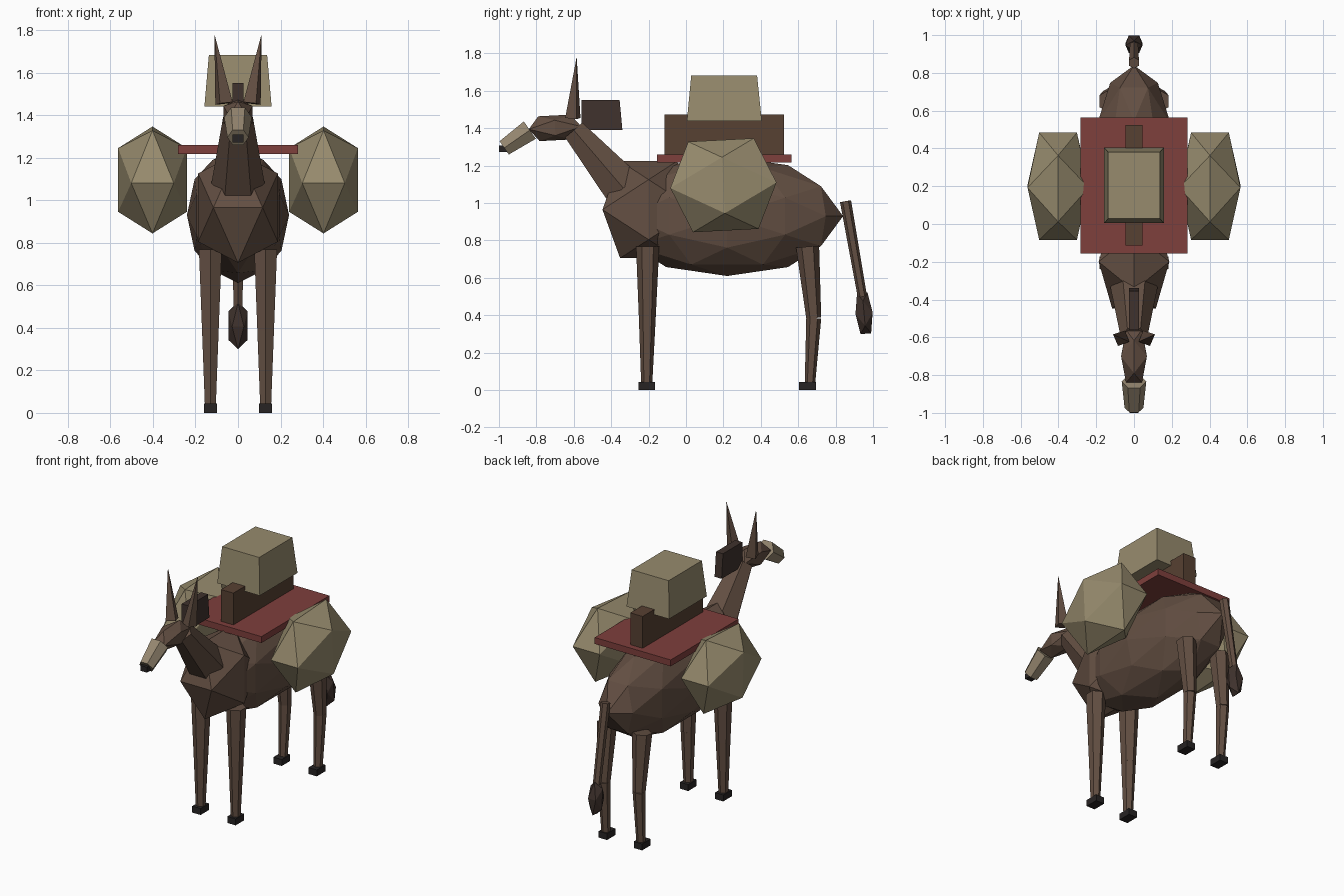
import bpy, bmesh
from math import radians, pi
from mathutils import Matrix, Vector

if "Cube" in bpy.data.objects:
    bpy.data.objects.remove(bpy.data.objects["Cube"])


def material(name, rgb):
    m = bpy.data.materials.new(name)
    m.diffuse_color = (*rgb, 1)
    m.use_nodes = True
    m.node_tree.nodes["Principled BSDF"].inputs["Base Color"].default_value = m.diffuse_color
    return m


COAT = material("coat", (0.125, 0.078, 0.055))
MANE = material("dark_hair", (0.05, 0.032, 0.026))
HOOF = material("hoof_black", (0.02, 0.017, 0.017))
MUZZLE = material("pale_muzzle", (0.30, 0.24, 0.16))
SACK = material("sackcloth", (0.31, 0.26, 0.155))
RED = material("red_cloth", (0.21, 0.05, 0.045))
WOOD = material("saddle_wood", (0.095, 0.052, 0.032))


def finish(bm, name, mat):
    bmesh.ops.recalc_face_normals(bm, faces=bm.faces)
    mesh = bpy.data.meshes.new(name)
    bm.to_mesh(mesh)
    bm.free()
    mesh.materials.append(mat)
    ob = bpy.data.objects.new(name, mesh)
    bpy.context.collection.objects.link(ob)
    return ob


def ball(name, mat, centre, scale, level=1, tilt=0):
    """Faceted ball, turned so that it is symmetric in all three planes."""
    bm = bmesh.new()
    turn = Matrix.Rotation(radians(31.717), 4, 'X') @ Matrix.Rotation(pi / 2, 4, 'Z')
    place = (Matrix.Translation(centre) @ Matrix.Rotation(radians(tilt), 4, 'X')
             @ Matrix.Diagonal((*scale, 1)))
    bmesh.ops.create_icosphere(bm, subdivisions=level, radius=1, matrix=place @ turn)
    return finish(bm, name, mat)


def limb(name, mat, points, radii, sides=6, roll=0):
    """Tapered segments joined end to end along a path."""
    bm = bmesh.new()
    for p, q, r1, r2 in zip(points, points[1:], radii, radii[1:]):
        p, q = Vector(p), Vector(q)
        d = q - p
        m = (Matrix.Translation((p + q) / 2) @ d.to_track_quat('Z', 'Y').to_matrix().to_4x4()
             @ Matrix.Rotation(radians(roll), 4, 'Z'))
        bmesh.ops.create_cone(bm, cap_ends=True, segments=sides, radius1=r1,
                              radius2=r2, depth=d.length, matrix=m)
    return finish(bm, name, mat)


def box(name, mat, x, y, z, top_x=None, top_y=None):
    """Box from ranges, with an optional different x half width and y range at the top."""
    bm = bmesh.new()
    bmesh.ops.create_cube(bm, size=2)
    cx, hx = (x[0] + x[1]) / 2, (x[1] - x[0]) / 2
    for v in bm.verts:
        up = v.co.z > 0
        yr = top_y if up and top_y else y
        w = top_x if up and top_x else hx
        v.co = (cx + v.co.x * w, yr[v.co.y > 0], z[up])
    return finish(bm, name, mat)


# Trunk and chest
ball("body", COAT, (0, 0.22, 0.93), (0.24, 0.62, 0.32), level=2)
ball("chest", COAT, (0, -0.2, 0.965), (0.22, 0.29, 0.305))

# Neck, head and muzzle
limb("neck", COAT, [(0, -0.335, 1.08), (0, -0.60, 1.39)], [0.125, 0.07], roll=30)
ball("head", COAT, (0, -0.70, 1.402), (0.08, 0.165, 0.078), tilt=3)
limb("muzzle", MUZZLE, [(0, -0.835, 1.39), (0, -0.972, 1.295)], [0.065, 0.05], roll=30)
box("nose", HOOF, (-0.025, 0.025), (-1.0, -0.95), (1.272, 1.308))
box("mane", MANE, (-0.026, 0.026), (-0.56, -0.34), (1.39, 1.552), top_y=(-0.56, -0.355))

# Tail
limb("tail", COAT, [(0, 0.853, 1.01), (0, 0.943, 0.5)], [0.03, 0.025])
ball("tail_tuft", MANE, (0, 0.952, 0.41), (0.053, 0.054, 0.128), tilt=5)

# Paired parts: ears, legs, hooves and side packs
for side, s in (("left", -1), ("right", 1)):
    limb(f"ear_{side}", COAT, [(s * 0.066, -0.605, 1.455), (s * 0.11, -0.585, 1.775)],
         [0.045, 0.001], sides=4)
    limb(f"front_leg_{side}", COAT,
         [(s * 0.13, -0.205, 0.767), (s * 0.13, -0.207, 0.385), (s * 0.13, -0.21, 0.04)],
         [0.062, 0.045, 0.03])
    limb(f"hind_leg_{side}", COAT,
         [(s * 0.13, 0.65, 0.767), (s * 0.13, 0.683, 0.385), (s * 0.13, 0.663, 0.04)],
         [0.062, 0.04, 0.028])
    for end, y in (("front", -0.21), ("hind", 0.65)):
        box(f"{end}_hoof_{side}", HOOF, (s * 0.13 - 0.031, s * 0.13 + 0.031),
            (y - 0.045, y + 0.045), (0, 0.043))
    ball(f"side_pack_{side}", SACK, (s * 0.402, 0.2, 1.095), (0.19, 0.334, 0.285), tilt=3)

# Saddle and load
box("saddle_blanket", RED, (-0.282, 0.282), (-0.155, 0.565), (1.217, 1.26))
box("saddle_ridge", WOOD, (-0.046, 0.046), (-0.115, 0.525), (1.22, 1.473))
box("top_bundle", SACK, (-0.158, 0.158), (0.005, 0.405), (1.44, 1.682),
    top_x=0.137, top_y=(0.028, 0.38))
